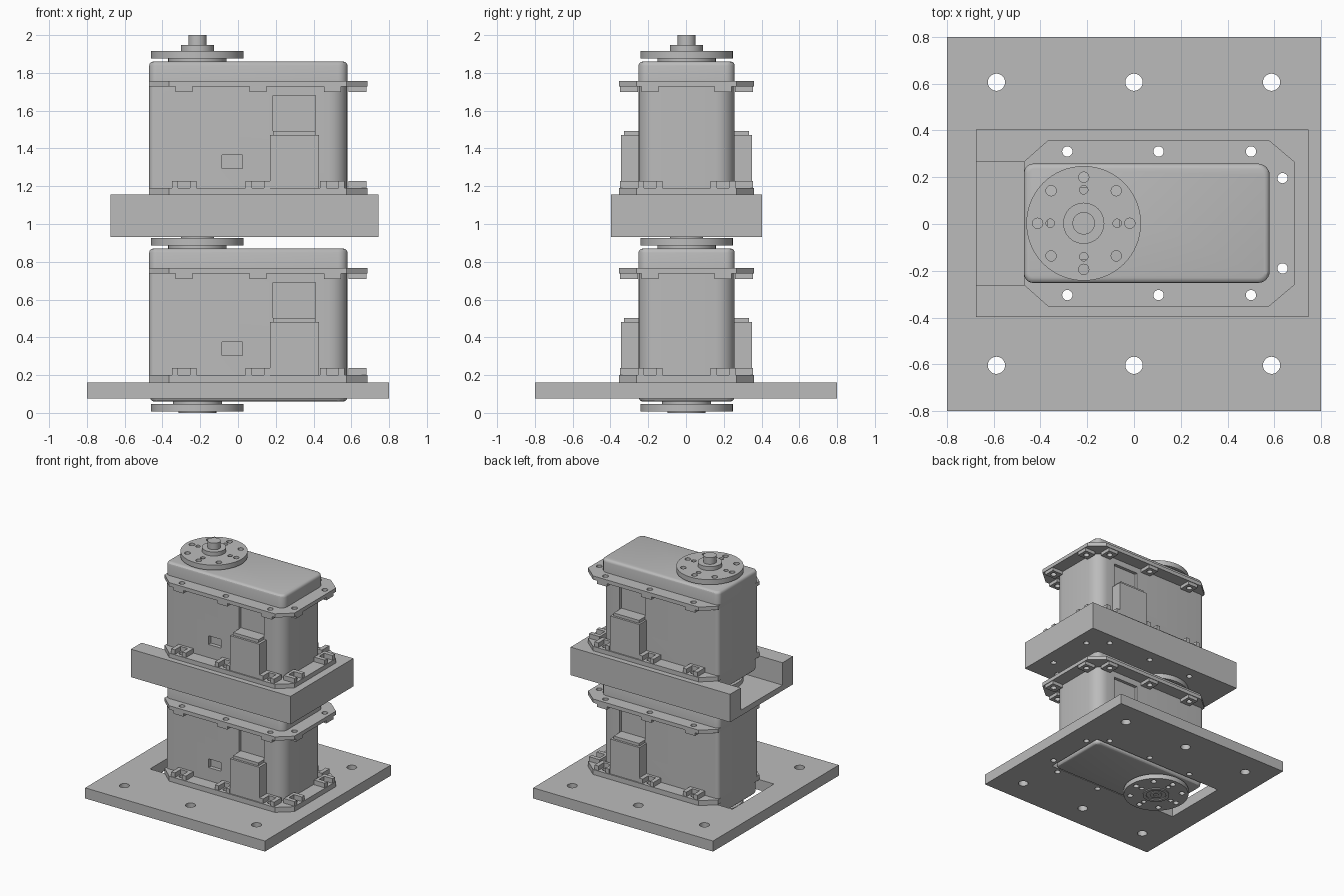
import bpy, bmesh, math
from mathutils import Vector

cube = bpy.data.objects.get("Cube")
if cube:
    bpy.data.objects.remove(cube)

grey = bpy.data.materials.new("plain_grey")
grey.use_nodes = True
COLOUR = (0.5, 0.5, 0.5, 1)
grey.diffuse_color = COLOUR
grey.node_tree.nodes["Principled BSDF"].inputs["Base Color"].default_value = COLOUR

CY = 0.003                                  # depth centre of the motor parts
AXIS = (-0.215, CY)                         # output shaft
SIDE_X = (-0.285, 0.105, 0.5)               # screw columns on the long sides
END_X, END_Y, SIDE_Y = 0.635, 0.193, 0.307
SCREWS = [(x, CY + s * SIDE_Y, 0.022) for x in SIDE_X for s in (-1, 1)]
SCREWS += [(END_X, CY + s * END_Y, 0.022) for s in (-1, 1)]


def circle(x, y, r, n=20):
    return [(x + r * math.cos(2 * math.pi * i / n), y + r * math.sin(2 * math.pi * i / n))
            for i in range(n)]


def rect(x0, x1, y0, y1):
    return [(x0, y0), (x1, y0), (x1, y1), (x0, y1)]


def rounded(x0, x1, y0, y1, r_left, r_right, n=6):
    pts = []
    for i, (x, y) in enumerate(rect(x0, x1, y0, y1)):
        r = r_right if x == x1 else r_left
        cx, cy = x + (r if x == x0 else -r), y + (r if y == y0 else -r)
        for k in range(n + 1):
            a = math.pi * (1 + i / 2 + k / n / 2)
            pts.append((cx + r * math.cos(a), cy + r * math.sin(a)))
    return pts


def bake(ob):
    """Replace an object by its evaluated mesh."""
    dg = bpy.context.evaluated_depsgraph_get()
    mesh = bpy.data.meshes.new_from_object(ob.evaluated_get(dg))
    name = ob.name
    bpy.data.objects.remove(ob)
    bm = bmesh.new()
    bm.from_mesh(mesh)
    bmesh.ops.remove_doubles(bm, verts=bm.verts, dist=0.0002)
    bmesh.ops.dissolve_limit(bm, angle_limit=0.01, verts=bm.verts, edges=bm.edges)
    bmesh.ops.recalc_face_normals(bm, faces=bm.faces)
    bm.to_mesh(mesh)
    bm.free()
    mesh.materials.clear()
    mesh.materials.append(grey)
    new = bpy.data.objects.new(name, mesh)
    bpy.context.collection.objects.link(new)
    new.name = name
    return new


def plate(name, outline, z0, z1, holes=()):
    """Flat outline with round holes, extruded from z0 to z1."""
    cu = bpy.data.curves.new(name, 'CURVE')
    cu.dimensions, cu.fill_mode = '2D', 'BOTH'
    cu.extrude = (z1 - z0) / 2
    for loop in [outline] + [circle(*h) for h in holes]:
        sp = cu.splines.new('POLY')
        sp.points.add(len(loop) - 1)
        for p, (x, y) in zip(sp.points, loop):
            p.co = (x, y, 0, 1)
        sp.use_cyclic_u = True
    ob = bpy.data.objects.new(name, cu)
    bpy.context.collection.objects.link(ob)
    bpy.context.view_layer.update()
    ob = bake(ob)
    for v in ob.data.vertices:
        v.co.z += (z0 + z1) / 2
    return ob


def bevel_rim(ob, z, width):
    """Round the outer edges lying at height z."""
    bm = bmesh.new()
    bm.from_mesh(ob.data)
    edges = [e for e in bm.edges if all(abs(v.co.z - z) < 0.001 for v in e.verts)]
    bmesh.ops.bevel(bm, geom=edges, offset=width, segments=3, profile=0.5, affect='EDGES')
    bm.to_mesh(ob.data)
    bm.free()


def cut_boxes(ob, boxes):
    for x0, x1, y0, y1, z0, z1 in boxes:
        cutter = plate("cutter", rect(x0, x1, y0, y1), z0, z1)
        cutter.hide_render = True
        mod = ob.modifiers.new("recess", 'BOOLEAN')
        mod.operation, mod.solver, mod.object = 'DIFFERENCE', 'EXACT', cutter
        bpy.context.view_layer.update()
        ob = bake(ob)
        bpy.data.objects.remove(cutter)
    return ob


def octagon():
    y, c = 0.357, 0.093
    return [(-0.47, CY - y + c), (-0.365, CY - y), (0.575, CY - y), (0.685, CY - y + c),
            (0.685, CY + y - c), (0.575, CY + y), (-0.365, CY + y), (-0.47, CY + y - c)]


def horn(name, z0, z1):
    ax, ay = AXIS
    holes = [(ax + 0.197 * math.cos(i * math.pi / 4), ay + 0.197 * math.sin(i * math.pi / 4), 0.022)
             for i in range(8)]
    holes += [(ax + 0.143 * math.cos(i * math.pi / 2), ay + 0.143 * math.sin(i * math.pi / 2), 0.018)
              for i in range(4)]
    return plate(name, circle(ax, ay, 0.245, 64), z0, z1, holes)


def disc(name, r, z0, z1, bore=0):
    return plate(name, circle(*AXIS, r, 40), z0, z1, [(*AXIS, bore)] if bore else [])


def lug_shapes(place):
    """Outlines for a clip around a screw; place maps (along, outward) to x, y."""
    u = [(-0.065, -0.05), (0.065, -0.05), (0.065, 0.045), (0.032, 0.045),
         (0.032, -0.028), (-0.032, -0.028), (-0.032, 0.045), (-0.065, 0.045)]
    block = [(-0.045, -0.05), (0.045, -0.05), (0.045, 0.045), (-0.045, 0.045)]
    return [place(*p) for p in u], [place(*p) for p in block]


def motor(tag):
    ob = []
    # casing: bottom cap, main body, top cap
    bottom = plate(tag + "_bottom_cap", rounded(-0.465, 0.578, CY - 0.252, CY + 0.252, 0.045, 0.05),
                   0.06, 0.19)
    bevel_rim(bottom, 0.06, 0.02)
    body = plate(tag + "_body", rounded(-0.47, 0.58, CY - 0.255, CY + 0.255, 0.03, 0.1), 0.18, 0.75)
    recesses = [(-0.085, 0.025, -0.3, CY - 0.225, 0.305, 0.375)]
    recesses += [(0.185, 0.41, -0.3, CY - 0.23, 0.45, 0.69),
                 (0.185, 0.41, CY + 0.23, 0.3, 0.45, 0.69)]
    body = cut_boxes(body, recesses)
    cap = plate(tag + "_top_cap", rounded(-0.47, 0.58, CY - 0.255, CY + 0.255, 0.04, 0.05), 0.74, 0.87)
    bevel_rim(cap, 0.87, 0.022)
    ob += [bottom, body, cap]
    # mounting flanges
    ob.append(plate(tag + "_lower_flange", octagon(), 0.16, 0.2, SCREWS))
    ob.append(plate(tag + "_upper_flange", octagon(), 0.737, 0.767, SCREWS))
    # screw clips above the lower flange and bosses below the upper one
    places = [((x, CY + s * SIDE_Y), (lambda a, o, x=x, s=s: (x + a, CY + s * (SIDE_Y + o))))
              for x in SIDE_X for s in (-1, 1)]
    places += [((END_X, CY + s * END_Y), (lambda a, o, s=s: (END_X + o, CY + s * END_Y + a)))
               for s in (-1, 1)]
    for centre, place in places:
        u, block = lug_shapes(place)
        ob.append(plate(tag + "_clip", u, 0.2, 0.237))
        ob.append(plate(tag + "_boss", block, 0.71, 0.737, [(*centre, 0.022)]))
    # cable connectors on both long sides
    for s in (-1, 1):
        y0, y1 = sorted((CY + s * 0.22, CY + s * 0.347))
        ob.append(plate(tag + "_connector", rect(0.17, 0.43, y0, y1), 0.2, 0.48))
        y0, y1 = sorted((CY + s * 0.22, CY + s * 0.33))
        ob.append(plate(tag + "_connector_top", rect(0.185, 0.41, y0, y1), 0.48, 0.503))
    # output horn above, idler horn below
    ob.append(disc(tag + "_neck", 0.155, 0.86, 0.887))
    ob.append(horn(tag + "_output_horn", 0.885, 0.925))
    ob.append(disc(tag + "_hub", 0.088, 0.925, 0.957))
    ob.append(disc(tag + "_shaft", 0.048, 0.957, 1.01))
    ob.append(disc(tag + "_idler_neck", 0.13, 0.045, 0.07))
    idler = horn(tag + "_idler_horn", 0.008, 0.047)
    ob.append(idler)
    ob.append(disc(tag + "_idler_ring", 0.1, 0, 0.008, 0.075))
    ob.append(disc(tag + "_idler_screw", 0.045, 0.002, 0.008, 0.02))
    return ob


# two stacked motors
motor("lower_motor")
for part in motor("upper_motor"):
    part.location.z = 0.99

# base plate with a motor opening and bolt holes; slot cut as a box
bolts = [(x, y, 0.037) for x in (-0.588, 0, 0.588) for y in (-0.604, 0.606)]
base = plate("base_plate", rect(-0.8, 0.8, -0.8, 0.8), 0.075, 0.16, bolts + SCREWS)
cut_boxes(base, [(-0.6, 0.59, CY - 0.265, CY + 0.265, 0, 0.3)])

# open ended tray carrying the upper motor
outer = CY + 0.4
walls = [(-0.675, CY - 0.4), (0.745, CY - 0.4), (0.745, outer), (-0.675, outer),
         (-0.675, CY + 0.265), (0.59, CY + 0.265), (0.59, CY - 0.265), (-0.675, CY - 0.265)]
plate("tray_walls", walls, 0.975, 1.155, SCREWS)
plate("tray_floor", rect(-0.675, 0.745, CY - 0.4, outer), 0.93, 0.975, SCREWS)

# smooth round sides, keep hard edges
bpy.ops.object.select_all(action='DESELECT')
for o in bpy.context.scene.objects:
    if o.type == 'MESH':
        o.select_set(True)
        bpy.context.view_layer.objects.active = o
bpy.ops.object.shade_smooth_by_angle(angle=math.radians(30))
